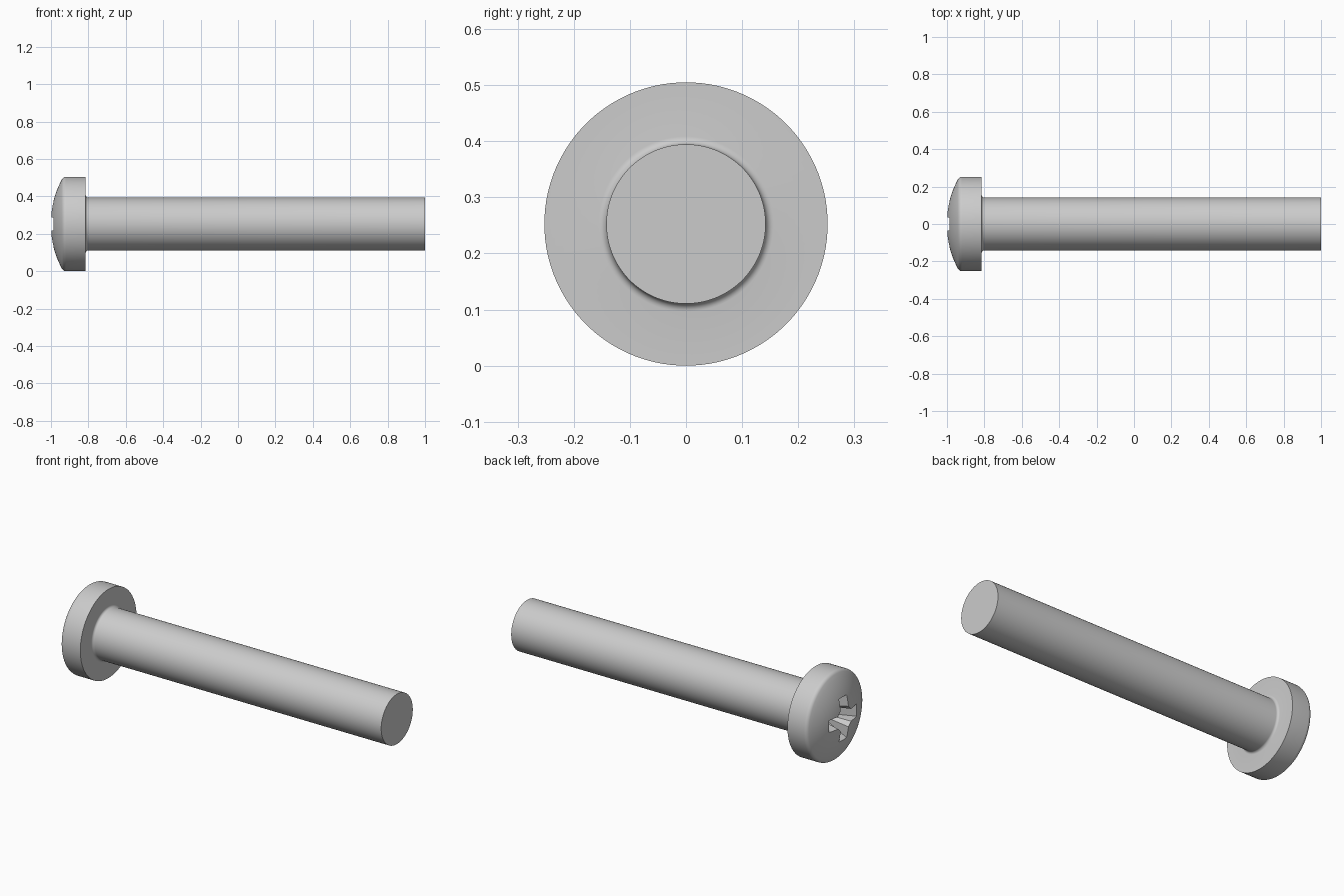
import bpy
import bmesh
from math import sin, cos, asin, pi, sqrt

cube = bpy.data.objects.get("Cube")
if cube:
    bpy.data.objects.remove(cube)

AXIS_Z = 0.2525
HEAD_R = 0.2525
SHAFT_R = 0.142
TOP_X, SEAT_X, END_X = -1.002, -0.815, 1.0
DOME_R, EDGE_R, FILLET_R = 0.5, 0.025, 0.014

steel = bpy.data.materials.new("grey steel")
steel.use_nodes = True
GREY = (0.6, 0.6, 0.6, 1)
steel.diffuse_color = GREY
steel.node_tree.nodes["Principled BSDF"].inputs["Base Color"].default_value = GREY


def loft(name, rings):
    """Skin a list of point rings; a ring of one point closes to a tip."""
    bm = bmesh.new()
    loops = [[bm.verts.new(p) for p in ring] for ring in rings]
    for a, b in zip(loops, loops[1:]):
        n = max(len(a), len(b))
        for i in range(n):
            j = (i + 1) % n
            quad = [a[i % len(a)], a[j % len(a)], b[j % len(b)], b[i % len(b)]]
            bm.faces.new(list(dict.fromkeys(quad)))
    for end in (loops[0], loops[-1]):
        if len(end) > 2:
            bm.faces.new(end)
    bmesh.ops.recalc_face_normals(bm, faces=bm.faces)
    mesh = bpy.data.meshes.new(name)
    bm.to_mesh(mesh)
    bm.free()
    mesh.materials.append(steel)
    obj = bpy.data.objects.new(name, mesh)
    bpy.context.collection.objects.link(obj)
    return obj


def circle(x, r, n):
    if r == 0:
        return [(x, 0, AXIS_Z)]
    return [(x, r * cos(2 * pi * (i + 0.5) / n), AXIS_Z + r * sin(2 * pi * (i + 0.5) / n))
            for i in range(n)]


def rectangle(x, half_y, half_z):
    return [(x, sy * half_y, AXIS_Z + sz * half_z)
            for sy, sz in ((-1, -1), (1, -1), (1, 1), (-1, 1))]


# Screw outline: dome, rounded rim, seat, fillet, shank
dome_x = TOP_X + DOME_R
rim_r = HEAD_R - EDGE_R
rim_x = dome_x - sqrt((DOME_R - EDGE_R) ** 2 - rim_r ** 2)
tilt = asin(rim_r / (DOME_R - EDGE_R))
outline = []
for i in range(13):
    a = tilt * i / 12
    outline.append((dome_x - DOME_R * cos(a), DOME_R * sin(a)))
for i in range(1, 7):
    a = tilt + (pi / 2 - tilt) * i / 6
    outline.append((rim_x - EDGE_R * cos(a), rim_r + EDGE_R * sin(a)))
outline.append((SEAT_X, HEAD_R))
for i in range(7):
    a = pi / 2 * i / 6
    outline.append((SEAT_X + FILLET_R * (1 - cos(a)), SHAFT_R + FILLET_R * (1 - sin(a))))
outline.append((END_X, SHAFT_R))
screw = loft("screw", [circle(x, r, 96) for x, r in outline])

# Cross recess: two tapered slots and a tapered centre with a shallow tip
MOUTH, FLOOR = -1.03, -0.88
cutters = [
    loft("slot_across", [rectangle(MOUTH, 0.148, 0.038), rectangle(FLOOR, 0.06, 0.025)]),
    loft("slot_upright", [rectangle(MOUTH, 0.038, 0.148), rectangle(FLOOR, 0.025, 0.06)]),
    loft("recess_centre", [circle(MOUTH, 0.078, 8), circle(FLOOR, 0.048, 8),
                           circle(FLOOR + 0.02, 0, 8)]),
]
bpy.context.view_layer.objects.active = screw
for cutter in cutters:
    cutter.hide_render = True
    mod = screw.modifiers.new(cutter.name, "BOOLEAN")
    mod.operation = "DIFFERENCE"
    mod.solver = "EXACT"
    mod.object = cutter
    bpy.ops.object.modifier_apply(modifier=mod.name)
    bpy.data.objects.remove(cutter)

# Smooth shading with crisp edges
bpy.ops.object.select_all(action="DESELECT")
screw.select_set(True)
bpy.ops.object.shade_smooth_by_angle(angle=0.5)
